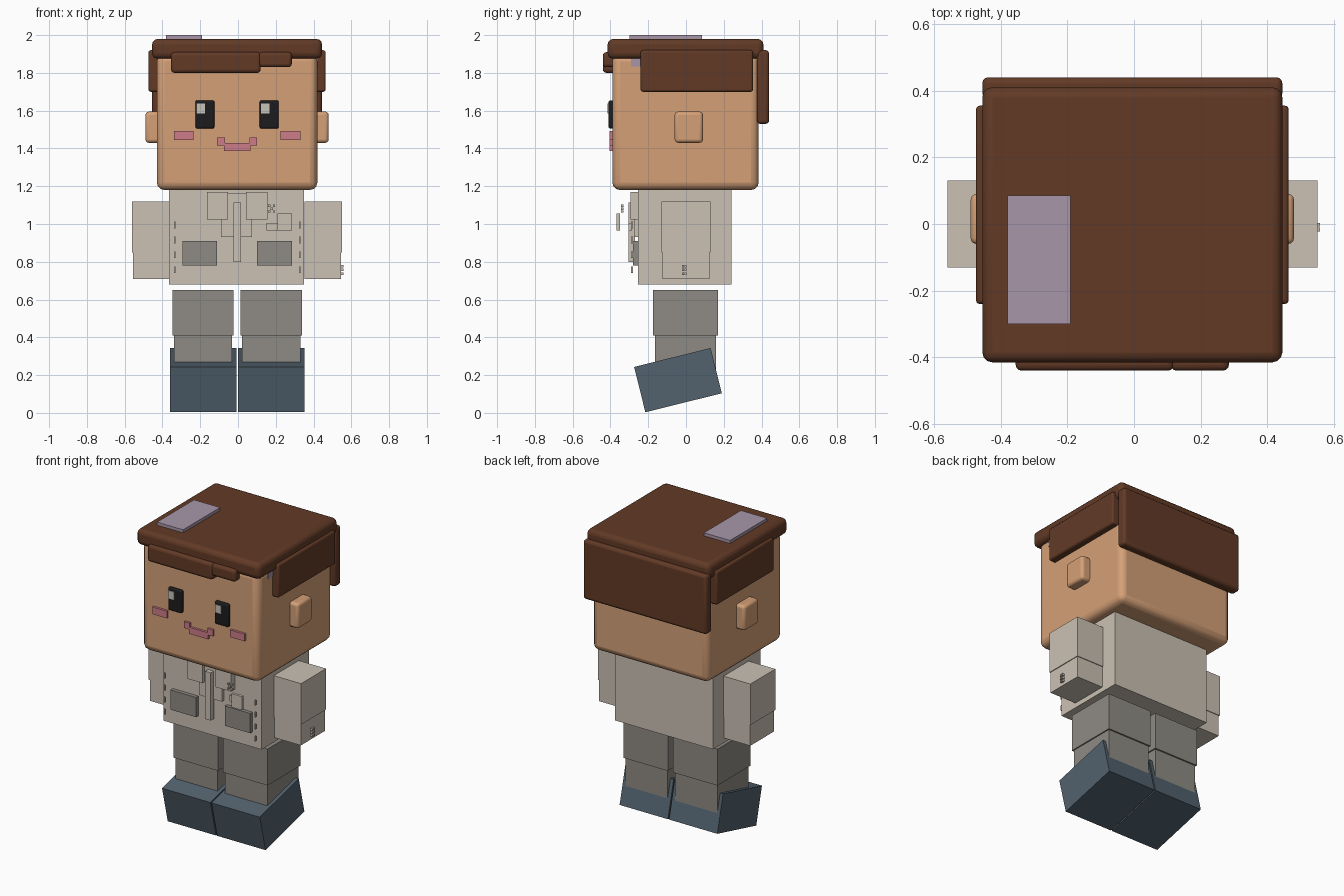
import bpy
import math

old = bpy.data.objects.get("Cube")
if old:
    bpy.data.objects.remove(old, do_unlink=True)


def material(name, r, g, b):
    """Flat material from 0-255 display values, stored as linear."""
    lin = [((c / 255 + 0.055) / 1.055) ** 2.4 for c in (r, g, b)] + [1]
    m = bpy.data.materials.new(name)
    m.use_nodes = True
    m.diffuse_color = lin
    m.node_tree.nodes["Principled BSDF"].inputs["Base Color"].default_value = lin
    return m


skin = material("skin", 212, 160, 119)
brown = material("hair brown", 98, 58, 38)
cloth = material("jacket beige", 203, 193, 180)
grey = material("trouser grey", 143, 139, 133)
blue = material("shoe blue", 82, 98, 110)
mauve = material("mauve", 168, 150, 170)
pink = material("pink", 206, 124, 136)
black = material("eye black", 28, 28, 30)
pale = material("eye highlight", 200, 196, 186)


def box(name, mat, x, y, z, bevel=0, tilt=0):
    """Box from (min, max) ranges, with optional rounded edges and tilt."""
    bpy.ops.mesh.primitive_cube_add(size=1)
    ob = bpy.context.object
    ob.name = name
    ob.scale = [r[1] - r[0] for r in (x, y, z)]
    bpy.ops.object.transform_apply(location=False, rotation=False, scale=True)
    ob.location = [(r[0] + r[1]) / 2 for r in (x, y, z)]
    ob.rotation_euler.x = math.radians(tilt)
    ob.data.materials.append(mat)
    if bevel:
        mod = ob.modifiers.new("rounding", 'BEVEL')
        mod.width = bevel
        mod.segments = 3
        bpy.ops.object.shade_smooth_by_angle(angle=math.radians(40))
    return ob


MID = -0.005  # symmetry plane of the body


def pair(name, mat, x, y, z, bevel=0, tilt=0):
    """Left part at MID + x and its mirrored right part."""
    box("left_" + name, mat, (MID + x[0], MID + x[1]), y, z, bevel, tilt)
    box("right_" + name, mat, (MID - x[1], MID - x[0]), y, z, bevel, tilt)


# Head and ears
box("head", skin, (-0.43, 0.42), (-0.39, 0.385), (1.18, 1.9), 0.04)
pair("ear", skin, (0.40, 0.485), (-0.06, 0.09), (1.43, 1.595), 0.018)

# Hair
box("hair_top", brown, (-0.455, 0.445), (-0.415, 0.41), (1.875, 1.98), 0.03)
box("hair_back", brown, (-0.455, 0.445), (0.375, 0.44), (1.53, 1.92), 0.018)
pair("hair_side", brown, (0.405, 0.469), (-0.24, 0.355), (1.70, 1.92), 0.012)
box("fringe_long", brown, (-0.355, 0.12), (-0.44, -0.375), (1.80, 1.91), 0.018)
box("fringe_short", brown, (0.11, 0.285), (-0.44, -0.375), (1.83, 1.91), 0.018)
box("hair_patch", mauve, (-0.38, -0.19), (-0.30, 0.085), (1.96, 2.0))
box("hair_tuft", mauve, (0.36, 0.424), (-0.29, -0.2), (1.835, 1.89))

# Face
pair("eye", black, (0.12, 0.22), (-0.41, -0.38), (1.505, 1.655), 0.01)
for side, x in (("right", -0.22), ("left", 0.122)):
    box(side + "_eye_highlight", pale, (x, x + 0.045), (-0.415, -0.408), (1.585, 1.637))
pair("cheek", pink, (0.23, 0.335), (-0.405, -0.38), (1.445, 1.492))
box("mouth_middle", pink, (-0.075, 0.065), (-0.405, -0.38), (1.387, 1.43))
pair("mouth_corner", pink, (0.065, 0.105), (-0.405, -0.38), (1.415, 1.457))

# Torso and arms
box("torso", cloth, (-0.365, 0.35), (-0.255, 0.24), (0.68, 1.18))
pair("upper_arm", cloth, (0.357, 0.555), (-0.13, 0.13), (0.85, 1.12))
pair("forearm", cloth, (0.357, 0.55), (-0.125, 0.125), (0.71, 0.85))

# Jacket front
box("shirt_panel", cloth, (-0.09, 0.075), (-0.275, -0.25), (0.93, 1.165))
pair("collar_flap", cloth, (0.048, 0.16), (-0.295, -0.25), (1.025, 1.17))
box("zip", cloth, (-0.025, 0.015), (-0.305, -0.27), (0.80, 1.115))
pair("pocket", grey, (0.105, 0.29), (-0.28, -0.25), (0.78, 0.91))
box("badge", cloth, (0.21, 0.285), (-0.368, -0.35), (0.965, 1.055))
box("badge_tab", cloth, (0.15, 0.215), (-0.305, -0.285), (0.965, 1.005))
for i in range(4):
    z = 0.74 + i * 0.079
    pair(f"stitch_{i}", cloth, (0.327, 0.335), (-0.29, -0.28), (z, z + 0.035))
for i, (x, z) in enumerate(((0.16, 1.06), (0.185, 1.06), (0.172, 1.075),
                            (0.16, 1.09), (0.185, 1.09))):
    box(f"pin_dot_{i}", cloth, (x, x + 0.012), (-0.345, -0.33), (z, z + 0.012))

# Cuff dots on the left forearm
for i in range(6):
    y, z = -0.022 + (i % 2) * 0.014, 0.73 + (i // 2) * 0.02
    box(f"cuff_dot_{i}", cloth, (0.54, 0.558), (y, y + 0.011), (z, z + 0.014))

# Legs and tilted shoes
pair("upper_leg", grey, (0.018, 0.343), (-0.175, 0.17), (0.41, 0.65))
pair("lower_leg", grey, (0.027, 0.335), (-0.165, 0.16), (0.2, 0.41))
pair("shoe", blue, (0.004, 0.356), (-0.251, 0.166), (0.05, 0.297), tilt=13.9)
